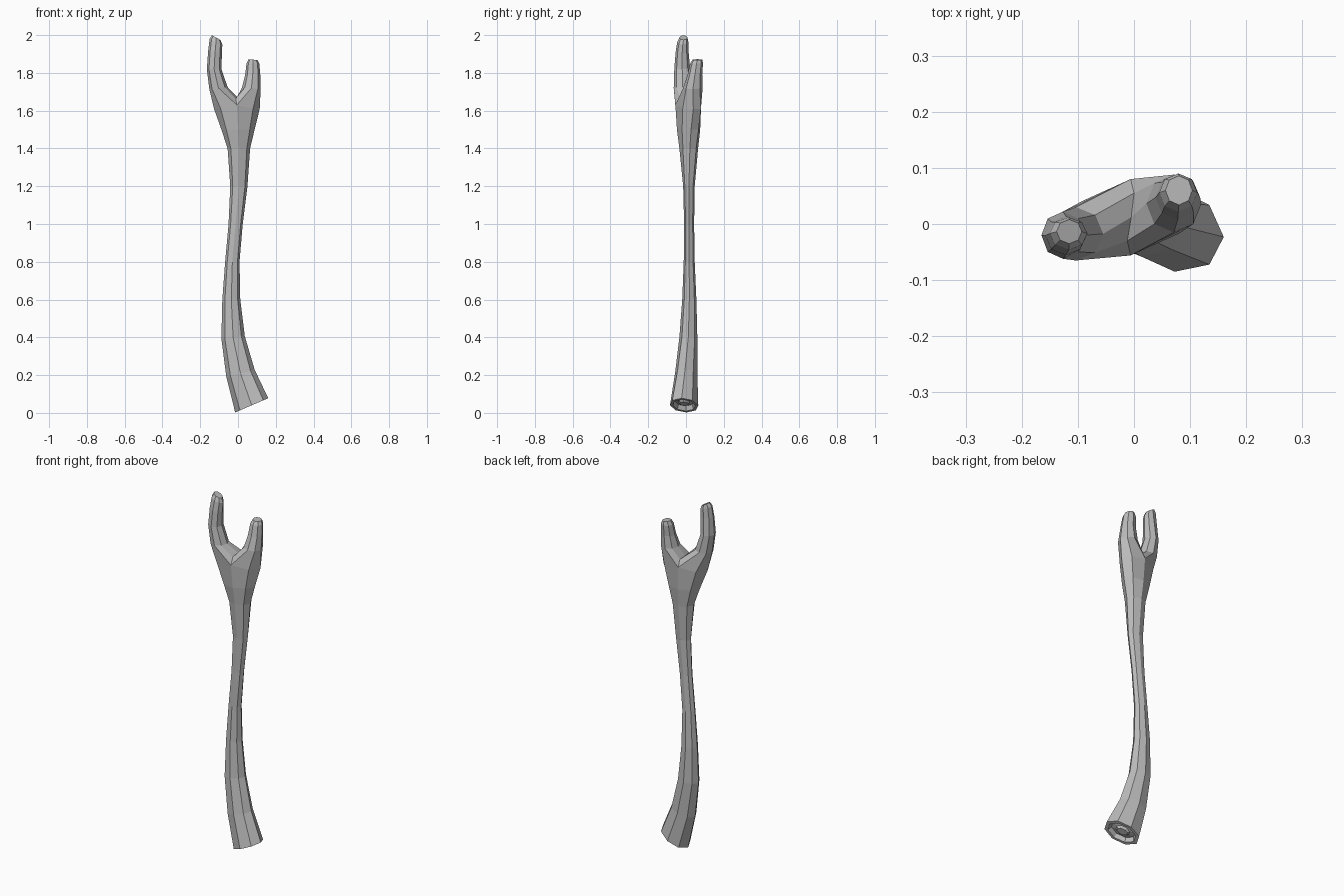
import bpy, bmesh, math

if "Cube" in bpy.data.objects:
    bpy.data.objects.remove(bpy.data.objects["Cube"])

SIDES = 8
bm = bmesh.new()


def ring(z, x0, x1, y0, y1, tilt=0.0, skew=0.0):
    """Eight-sided section fitted to its bounds; tilt slopes it along x, skew shears y by x."""
    cx, cy, rx, ry = (x0 + x1) / 2, (y0 + y1) / 2, (x1 - x0) / 2, (y1 - y0) / 2
    verts = []
    for i in range(SIDES):
        a = math.tau * i / SIDES
        dx = rx * math.cos(a)
        dy = ry * math.sin(a) + skew * dx
        verts.append(bm.verts.new((cx + dx, cy + dy, z + tilt * dx)))
    return verts


def bridge(a, b):
    for i in range(SIDES):
        j = (i + 1) % SIDES
        bm.faces.new((a[i], a[j], b[j], b[i]))


def loft(rings, cap=True):
    for a, b in zip(rings, rings[1:]):
        bridge(a, b)
    if cap:
        bm.faces.new(rings[-1])


# Trunk sections: z, x range, y range, tilt, skew
trunk = [ring(*s) for s in (
    (0.040, -0.015, 0.160, -0.085, 0.065, 0.43, -0.15),
    (0.21, -0.062, 0.088, -0.058, 0.060, 0.25, -0.08),
    (0.40, -0.088, 0.036, -0.035, 0.060, 0.1),
    (0.60, -0.083, 0.012, -0.020, 0.055),
    (0.80, -0.068, 0.008, -0.012, 0.046),
    (1.00, -0.050, 0.025, -0.010, 0.043),
    (1.20, -0.041, 0.050, -0.015, 0.046),
    (1.40, -0.055, 0.064, -0.035, 0.064, 0, 0.1),
    (1.50, -0.088, 0.088, -0.048, 0.075, 0, 0.15),
    (1.61, -0.127, 0.115, -0.056, 0.080, 0, 0.22),
)]
loft(trunk, cap=False)

# Cut end of the trunk: a rim, a groove and a raised core
end = [trunk[0]]
for scale, depth in ((0.8, 0.0), (0.68, 0.025), (0.4, 0.02), (0.3, 0.008)):
    centre = sum((v.co for v in trunk[0]), trunk[0][0].co * 0) / SIDES
    loop = []
    for v in trunk[0]:
        p = centre.lerp(v.co, scale)
        loop.append(bm.verts.new((p.x - 0.4 * depth, p.y, p.z + 0.9 * depth)))
    end.append(loop)
loft(end)

# Fork: a saddle across the top of the trunk gives each prong its own loop
fork = trunk[-1]
back, front = fork[2], fork[6]
for v in (back, front):
    v.co.z += 0.02
saddle = [bm.verts.new(p) for p in (
    (-0.012, -0.03, 1.665), (-0.005, 0.012, 1.672), (0.0, 0.055, 1.665))]
right_loop = fork[2:7] + saddle
left_loop = [fork[0], fork[1], back] + saddle[::-1] + [front, fork[7]]

# Longer prong
loft([right_loop[-2:] + right_loop[:-2]] + [ring(*s) for s in (
    (1.72, -0.152, -0.055, -0.065, 0.030, 0.1),
    (1.82, -0.165, -0.088, -0.062, 0.022),
    (1.91, -0.158, -0.085, -0.055, 0.014, -0.2),
    (1.965, -0.150, -0.083, -0.046, 0.012, -0.45),
    (1.987, -0.138, -0.093, -0.035, 0.008, -0.55),
)])

# Shorter prong
loft([left_loop] + [ring(*s) for s in (
    (1.72, 0.022, 0.120, -0.015, 0.088, -0.1),
    (1.79, 0.038, 0.118, 0.008, 0.086),
    (1.85, 0.045, 0.113, 0.022, 0.090),
    (1.87, 0.056, 0.104, 0.034, 0.086, -0.1),
)])

bmesh.ops.recalc_face_normals(bm, faces=bm.faces)
mesh = bpy.data.meshes.new("forked_stick")
bm.to_mesh(mesh)
bm.free()

# Plain grey surface
grey = bpy.data.materials.new("plain_grey")
grey.use_nodes = True
colour = (0.5, 0.5, 0.5, 1.0)
grey.diffuse_color = colour
grey.node_tree.nodes["Principled BSDF"].inputs["Base Color"].default_value = colour
mesh.materials.append(grey)

stick = bpy.data.objects.new("forked_stick", mesh)
bpy.context.collection.objects.link(stick)
